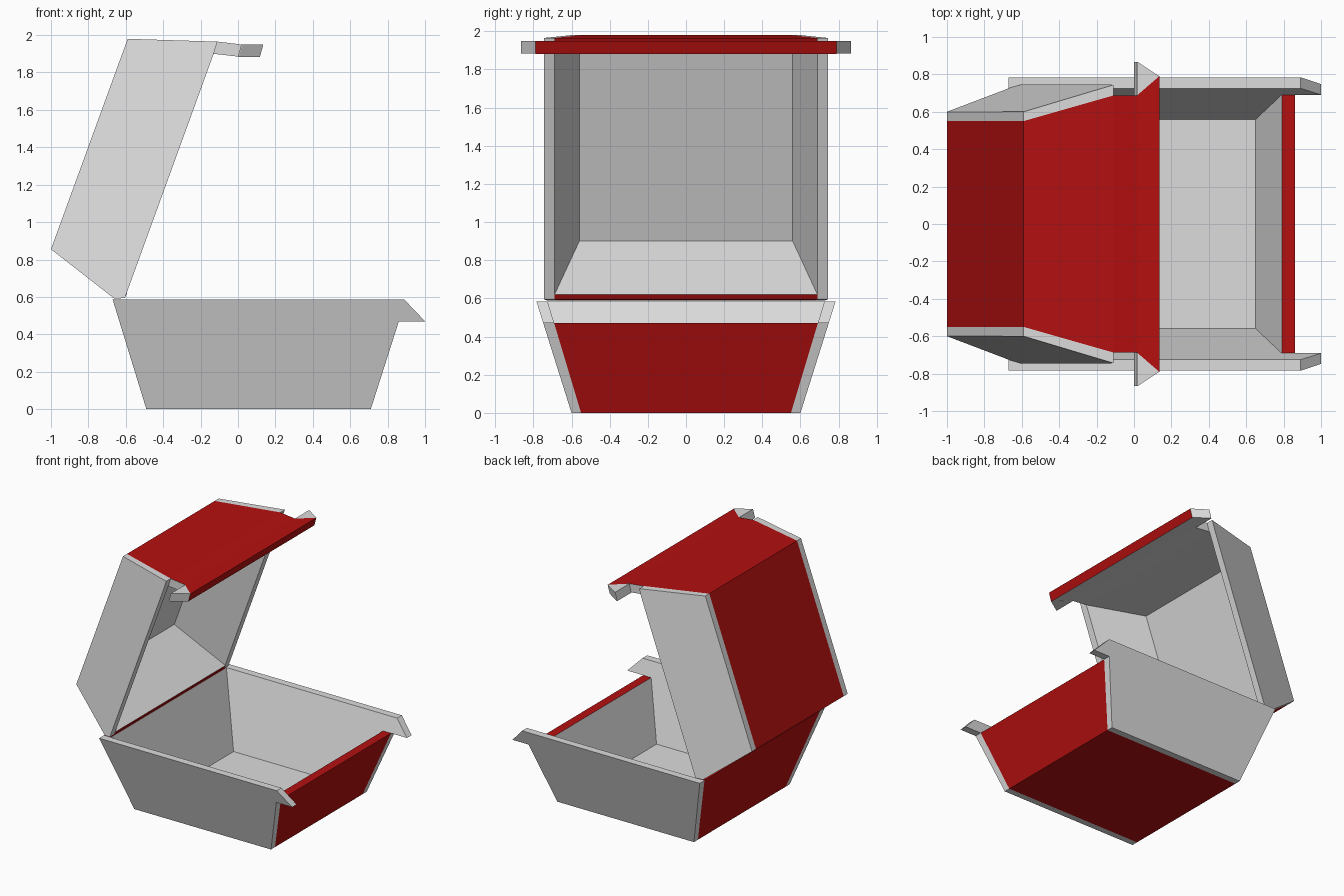
import bpy, bmesh

if "Cube" in bpy.data.objects:
    bpy.data.objects.remove(bpy.data.objects["Cube"])


def material(name, rgb):
    m = bpy.data.materials.new(name)
    m.diffuse_color = (*rgb, 1)
    m.use_nodes = True
    m.node_tree.nodes["Principled BSDF"].inputs["Base Color"].default_value = m.diffuse_color
    return m


GREY = material("light grey card", (0.72, 0.72, 0.72))
RED = material("deep red card", (0.46, 0.005, 0.005))


def finish(name, verts, faces, red=()):
    """Make an object; faces whose index is in red get the red material."""
    bm = bmesh.new()
    vs = [bm.verts.new(v) for v in verts]
    for i, f in enumerate(faces):
        bm.faces.new([vs[k] for k in f]).material_index = int(i in red)
    bmesh.ops.recalc_face_normals(bm, faces=bm.faces)
    me = bpy.data.meshes.new(name)
    bm.to_mesh(me)
    bm.free()
    me.materials.append(GREY)
    me.materials.append(RED)
    ob = bpy.data.objects.new(name, me)
    bpy.context.collection.objects.link(ob)
    return ob


def prism(name, ring_a, ring_b, red=()):
    """Solid between two rings; face i joins edge i of both rings, caps last."""
    n = len(ring_a)
    faces = [(i, (i + 1) % n, (i + 1) % n + n, i + n) for i in range(n)]
    faces += [tuple(range(n)), tuple(range(n, 2 * n))]
    return finish(name, ring_a + ring_b, faces, red)


def base_depth(x, z):
    return z


def lid_depth(x, z):
    return 0.94 * (x + 1.0) - 0.342 * (z - 0.855)


def inner(d):
    return 0.55 + 0.30 * d


def outer(d):
    return 0.60 + 0.315 * d


def shell(name, profile, depth, red):
    """Folded panel between the two side walls, widening with depth."""
    rings = [[(x, s * inner(depth(x, z)), z) for x, z in profile] for s in (-1, 1)]
    prism(name, *rings, red)


def side_walls(name, profile, depth):
    for s, side in ((-1, "front"), (1, "back")):
        prism(f"{name}_{side}",
              [(x, s * inner(depth(x, z)), z) for x, z in profile],
              [(x, s * outer(depth(x, z)), z) for x, z in profile])


# Base tray: red outside and rims, grey inside
shell("base_tray",
      [(-0.67, 0.585), (-0.49, 0), (0.71, 0), (0.86, 0.47),
       (0.79, 0.47), (0.65, 0.03), (-0.43, 0.03), (-0.61, 0.585)],
      base_depth, {0, 1, 2, 3, 7})

# Base side walls with locking hooks
side_walls("base_side_wall",
           [(-0.67, 0.585), (-0.49, 0), (0.71, 0), (0.86, 0.47),
            (1.0, 0.47), (0.89, 0.585)], base_depth)

# Raised lid: back, top and front panels
shell("lid_tray",
      [(-0.605, 0.595), (-0.66, 0.59), (-1.0, 0.855), (-0.59, 1.98), (-0.11, 1.965),
       (-0.13, 1.90), (-0.582, 1.917), (-0.951, 0.90), (-0.593, 0.62)],
      lid_depth, {0, 1, 2, 3, 8})

# Lid side walls
side_walls("lid_side_wall",
           [(-0.605, 0.595), (-0.66, 0.59), (-1.0, 0.855), (-0.59, 1.98),
            (-0.11, 1.965), (-0.13, 1.90)], lid_depth)

# Lid closing flap: neck, then flared tab (red on top and at its end)
stations = [(-0.11, 1.965, -0.13, 1.90, 0.688),
            (0.017, 1.95, 0.0, 1.885, 0.688),
            (0.135, 1.948, 0.115, 1.882, 0.79)]
rings = [[(xt, -h, zt), (xt, h, zt), (xb, h, zb), (xb, -h, zb)]
         for xt, zt, xb, zb, h in stations]
verts = [v for r in rings for v in r]
faces = [(k + i, k + (i + 1) % 4, k + 4 + (i + 1) % 4, k + 4 + i)
         for k in (0, 4) for i in range(4)] + [(0, 1, 2, 3), (8, 9, 10, 11)]
finish("lid_flap", verts, faces, red={0, 4, 9})

# Grey ears on both ends of the flap
for s, side in ((-1, "front"), (1, "back")):
    plan = [(0.017, 0.688), (0.135, 0.79), (0.022, 0.865), (0.017, 0.865)]
    prism(f"flap_ear_{side}",
          [(x, s * y, 1.949) for x, y in plan],
          [(x - 0.018, s * y, 1.883) for x, y in plan])
